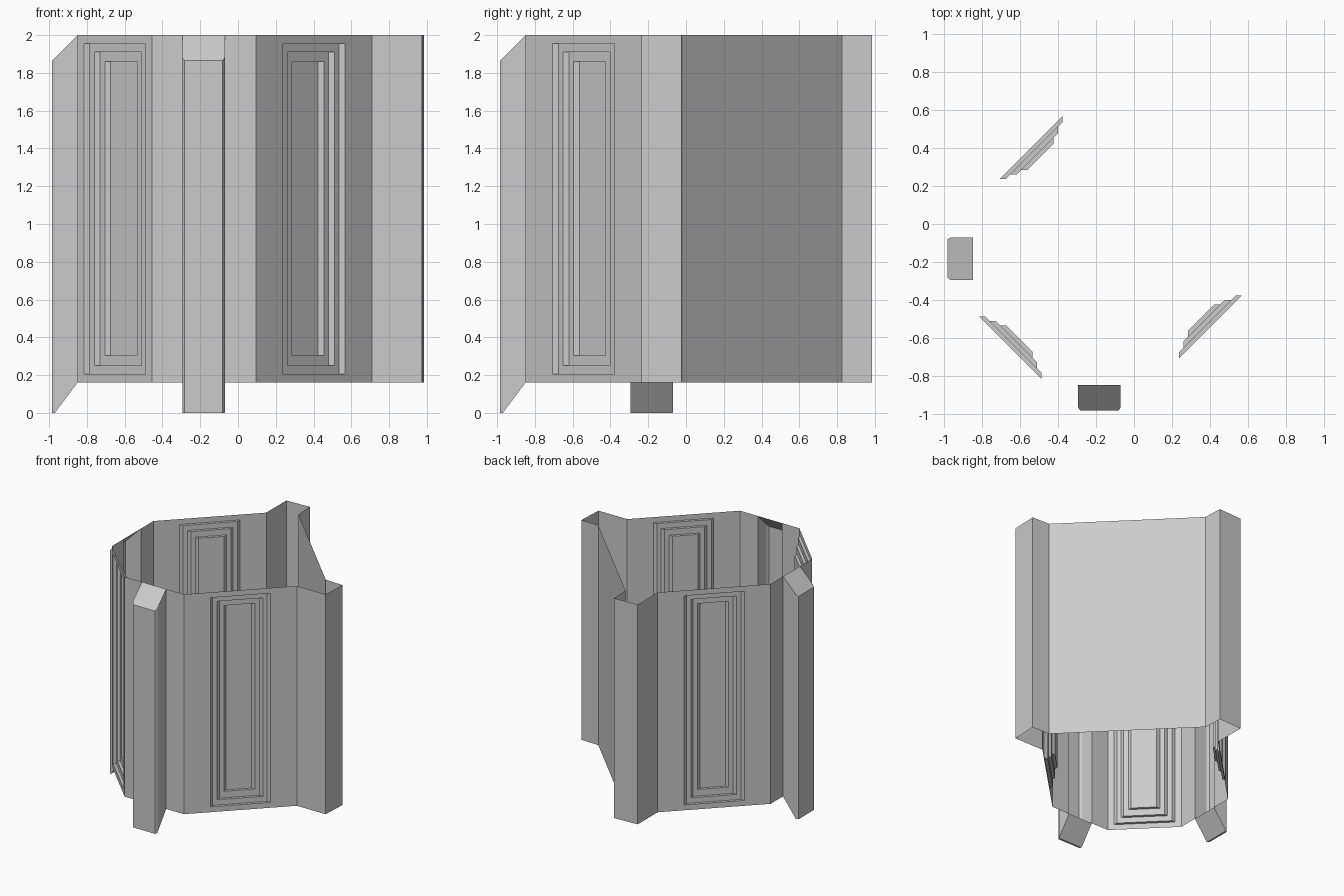
import bpy, bmesh
from mathutils import Vector

cube = bpy.data.objects.get("Cube")
if cube:
    bpy.data.objects.remove(cube)

Z0, Z1 = 0.16, 2.0

gray = bpy.data.materials.new("plain_gray")
gray.use_nodes = True
gray.diffuse_color = (0.6, 0.6, 0.6, 1)
gray.node_tree.nodes["Principled BSDF"].inputs["Base Color"].default_value = (0.6, 0.6, 0.6, 1)


def finish(name, bm):
    mesh = bpy.data.meshes.new(name)
    bm.to_mesh(mesh)
    bm.free()
    mesh.materials.append(gray)
    obj = bpy.data.objects.new(name, mesh)
    bpy.context.collection.objects.link(obj)
    return obj


def swap(p):
    return (p[1], p[0])


def plain_wall(bm, p, q):
    corners = [(*p, Z0), (*q, Z0), (*q, Z1), (*p, Z1)]
    bm.faces.new([bm.verts.new(c) for c in corners])


# Wall panel with a stepped recess: rings of (half width, depth, low z, high z)
STEPS = [(0.232, 0, 0.205, 1.955), (0.210, 0.0226, 0.205, 1.955),
         (0.176, 0.0226, 0.25, 1.91), (0.155, 0.0452, 0.25, 1.91),
         (0.120, 0.0452, 0.305, 1.86), (0.098, 0.0678, 0.305, 1.86)]


def recessed_wall(bm, p, q):
    p, q = Vector((*p, 0)), Vector((*q, 0))
    along = (q - p).normalized()
    inward = Vector((-along.y, along.x, 0))
    middle = (p + q) / 2
    rings = []
    for half, depth, lo, hi in [((q - p).length / 2, 0, Z0, Z1)] + STEPS:
        base = middle + inward * depth
        rings.append([bm.verts.new(base + along * half * s + Vector((0, 0, z)))
                      for s, z in ((-1, lo), (1, lo), (1, hi), (-1, hi))])
    for a, b in zip(rings, rings[1:]):
        for i in range(4):
            j = (i + 1) % 4
            bm.faces.new((a[i], a[j], b[j], b[i]))
    bm.faces.new(rings[-1])


# Wall shell, symmetric about the diagonal, open where the pillars stand
half = [(-0.07, -0.85), (0.095, -0.85), (0.71, -0.235), (0.975, -0.235),
        (0.985, -0.024), (0.825, -0.018)]
long_run = half + [swap(p) for p in reversed(half)]
corner = [(-0.85, -0.295), (-0.85, -0.455)]
short_run = corner + [swap(p) for p in reversed(corner)]

bm = bmesh.new()
for run, recessed in ((long_run, (1, len(long_run) - 3)), (short_run, (1,))):
    for i, (p, q) in enumerate(zip(run, run[1:])):
        (recessed_wall if i in recessed else plain_wall)(bm, p, q)
bmesh.ops.remove_doubles(bm, verts=bm.verts, dist=0.0005)
finish("wall_shell", bm)


# Hollow pillar with chamfered corners and sloped ends
def cut(bm, point, normal, fill=True):
    geom = bm.verts[:] + bm.edges[:] + bm.faces[:]
    res = bmesh.ops.bisect_plane(bm, geom=geom, plane_co=point, plane_no=normal,
                                 clear_outer=True)
    if fill:
        edges = [g for g in res["geom_cut"] if isinstance(g, bmesh.types.BMEdge)]
        bmesh.ops.edgenet_fill(bm, edges=edges)


def pillar(name, mirrored):
    bm = bmesh.new()
    outline = [(-0.295, -0.7), (-0.295, -0.968), (-0.284, -0.985),
               (-0.081, -0.985), (-0.07, -0.968), (-0.07, -0.7)]
    face = bm.faces.new([bm.verts.new((x, y, -0.2)) for x, y in outline])
    top = bmesh.ops.extrude_face_region(bm, geom=[face])["geom"]
    bmesh.ops.translate(bm, vec=(0, 0, 2.4),
                        verts=[g for g in top if isinstance(g, bmesh.types.BMVert)])
    cut(bm, (0, -0.85, Z1), (0, -1, 1))
    cut(bm, (0, -0.85, Z0), (0, 0.16, -0.12))
    cut(bm, (0, 0, 0), (0, 0, -1))
    bmesh.ops.recalc_face_normals(bm, faces=bm.faces)
    cut(bm, (0, -0.85, 0), (0, 1, 0), fill=False)
    if mirrored:
        for v in bm.verts:
            v.co.x, v.co.y = v.co.y, v.co.x
        bmesh.ops.reverse_faces(bm, faces=bm.faces)
    finish(name, bm)


pillar("front_pillar", False)
pillar("right_pillar", True)
